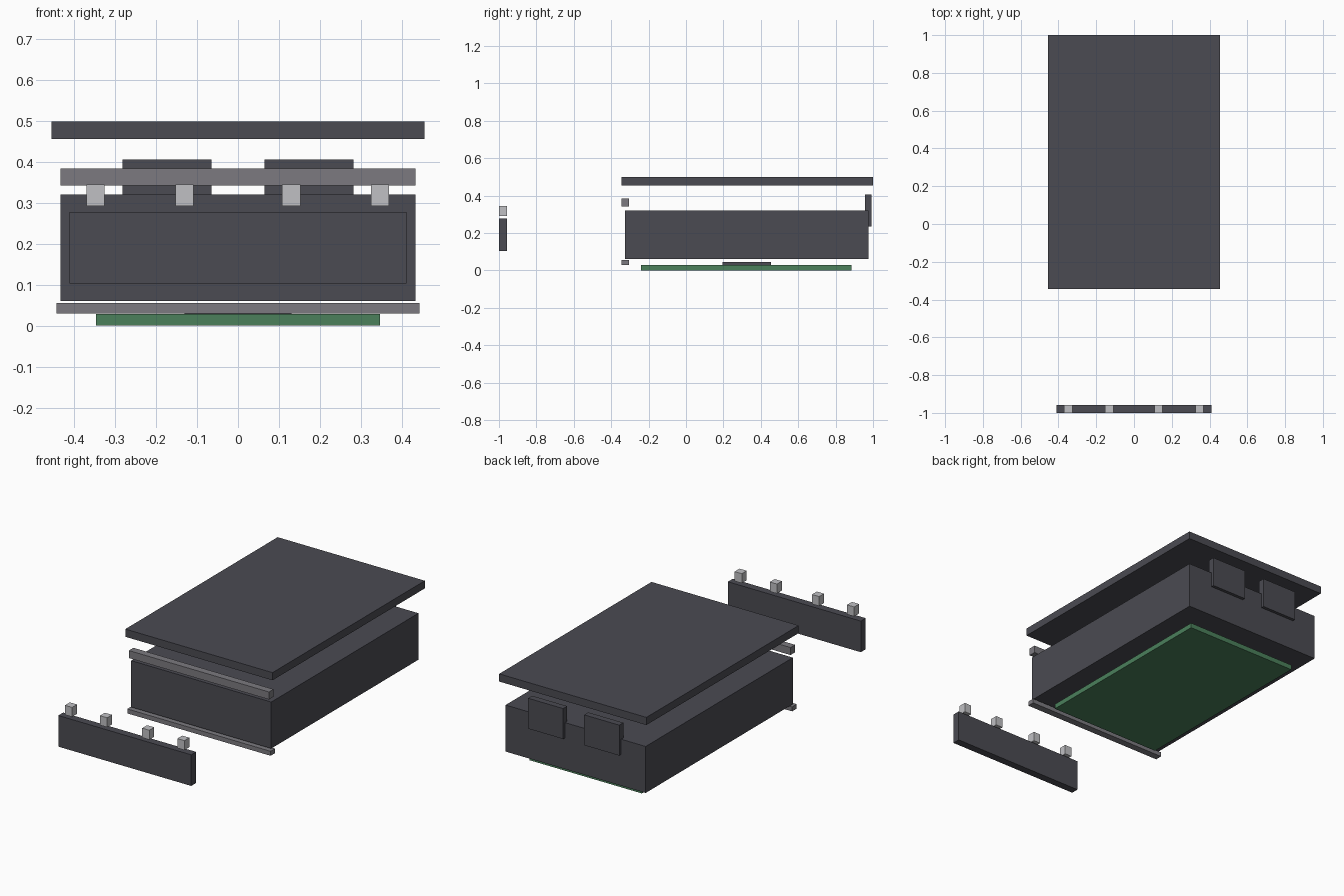
import bpy

cube = bpy.data.objects.get("Cube")
if cube:
    bpy.data.objects.remove(cube, do_unlink=True)


def material(name, rgb):
    m = bpy.data.materials.new(name)
    m.use_nodes = True
    colour = (*rgb, 1)
    m.diffuse_color = colour
    m.node_tree.nodes["Principled BSDF"].inputs["Base Color"].default_value = colour
    return m


charcoal = material("charcoal", (0.07, 0.07, 0.085))
grey = material("mid grey", (0.2, 0.195, 0.215))
silver = material("light silver", (0.53, 0.53, 0.55))
green = material("board green", (0.07, 0.215, 0.105))


def box(name, x, y, z, mat):
    """Box spanning the given (low, high) ranges."""
    spans = (x, y, z)
    bpy.ops.mesh.primitive_cube_add(size=1, location=[(a + b) / 2 for a, b in spans])
    ob = bpy.context.object
    ob.name = name
    ob.scale = [b - a for a, b in spans]
    bpy.ops.object.transform_apply(location=False, rotation=False, scale=True)
    ob.data.materials.append(mat)
    return ob


def wide(half):
    return (-half, half)


# Housing, floating lid and circuit board
box("lid", wide(0.455), (-0.345, 1.0), (0.455, 0.498), charcoal)
box("housing", wide(0.433), (-0.325, 0.975), (0.06, 0.32), charcoal)
box("circuit_board", wide(0.347), (-0.24, 0.885), (0, 0.028), green)
box("chip", wide(0.13), (0.195, 0.455), (0.028, 0.045), charcoal)

# Front rails
rail_y = (-0.345, -0.305)
box("upper_rail", wide(0.433), rail_y, (0.342, 0.384), grey)
box("lower_rail", wide(0.443), rail_y, (0.03, 0.055), grey)

# Rear plates
for side, x in (("left", (0.065, 0.282)), ("right", (-0.282, -0.065))):
    box(f"rear_plate_{side}", x, (0.956, 0.992), (0.235, 0.405), charcoal)

# Detached front panel with its row of blocks
panel_y = (-1.0, -0.957)
box("front_panel", wide(0.411), panel_y, (0.103, 0.277), charcoal)
for i, cx in enumerate((-0.348, -0.131, 0.13, 0.347)):
    box(f"panel_block_{i + 1}", (cx - 0.022, cx + 0.022), panel_y, (0.292, 0.345), silver)
